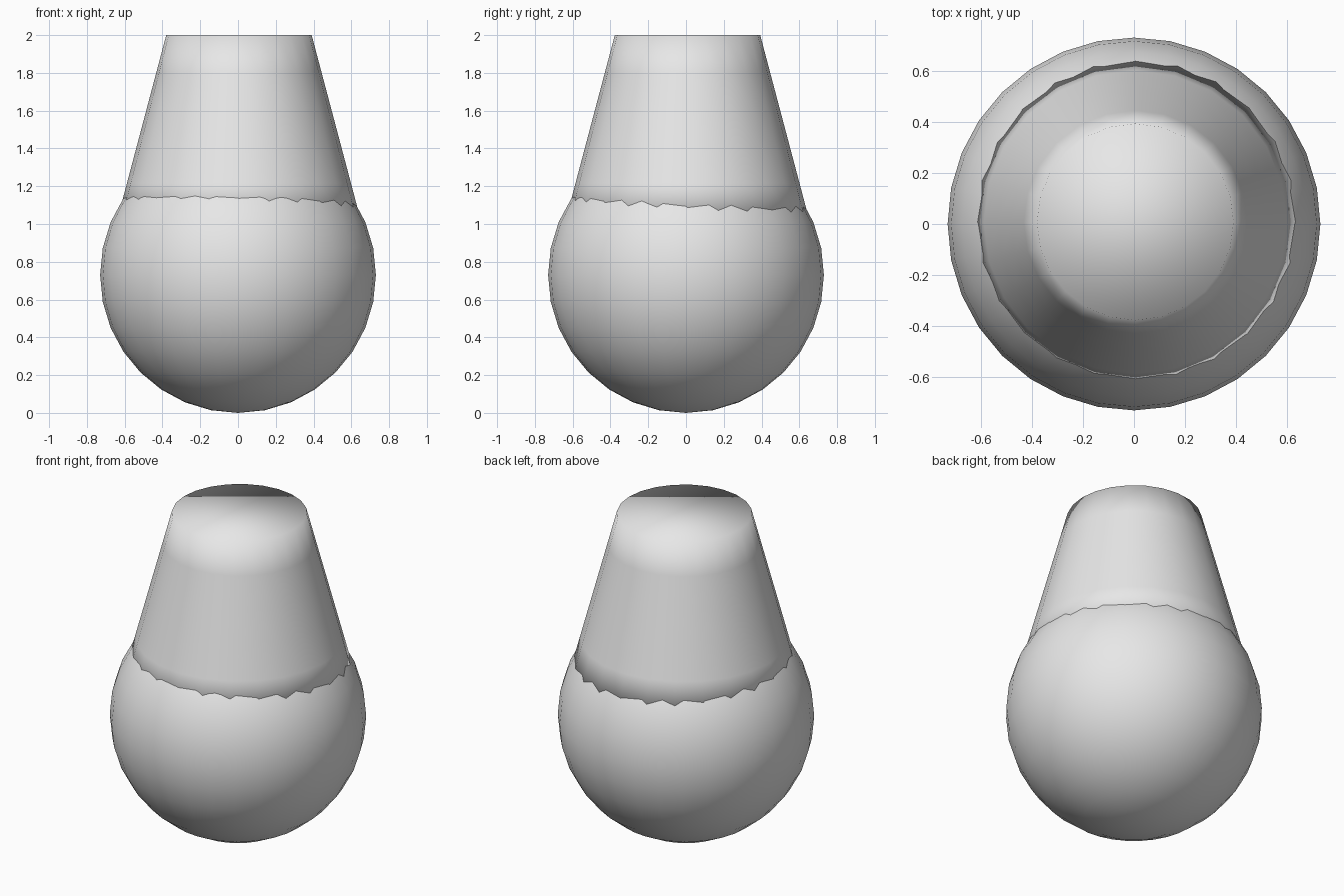
import bpy, bmesh

cube = bpy.data.objects.get("Cube")
if cube:
    bpy.data.objects.remove(cube, do_unlink=True)

# One plain grey for the whole model
grey = bpy.data.materials.new("plain_grey")
grey.use_nodes = True
colour = (0.8, 0.8, 0.8, 1)
grey.diffuse_color = colour
grey.node_tree.nodes["Principled BSDF"].inputs["Base Color"].default_value = colour


def add_part(name, bm, location):
    """Turn a bmesh into a fully smooth-shaded object."""
    bmesh.ops.recalc_face_normals(bm, faces=bm.faces)
    for face in bm.faces:
        face.smooth = True
    mesh = bpy.data.meshes.new(name)
    bm.to_mesh(mesh)
    bm.free()
    mesh.materials.append(grey)
    obj = bpy.data.objects.new(name, mesh)
    obj.location = location
    bpy.context.collection.objects.link(obj)
    return obj


# Round lower body
RADIUS = 0.73
bm = bmesh.new()
bmesh.ops.create_uvsphere(bm, u_segments=32, v_segments=16, radius=RADIUS)
add_part("round_body", bm, (0, 0, RADIUS))

# Tapered neck: a closed frustum with evenly spaced rings, sunk into the body
BASE_Z, TOP_Z = 1.02, 2.0
BASE_R, TOP_R = 0.645, 0.385
BANDS, SIDES = 5, 24
bm = bmesh.new()
bmesh.ops.create_cone(bm, cap_ends=True, segments=SIDES, radius1=BASE_R,
                      radius2=TOP_R, depth=TOP_Z - BASE_Z)
uprights = [e for e in bm.edges
            if abs(e.verts[0].co.z - e.verts[1].co.z) > 0.1]
bmesh.ops.subdivide_edges(bm, edges=uprights, cuts=BANDS - 1, use_grid_fill=True)
add_part("tapered_neck", bm, (0.005, 0.008, (BASE_Z + TOP_Z) / 2))
